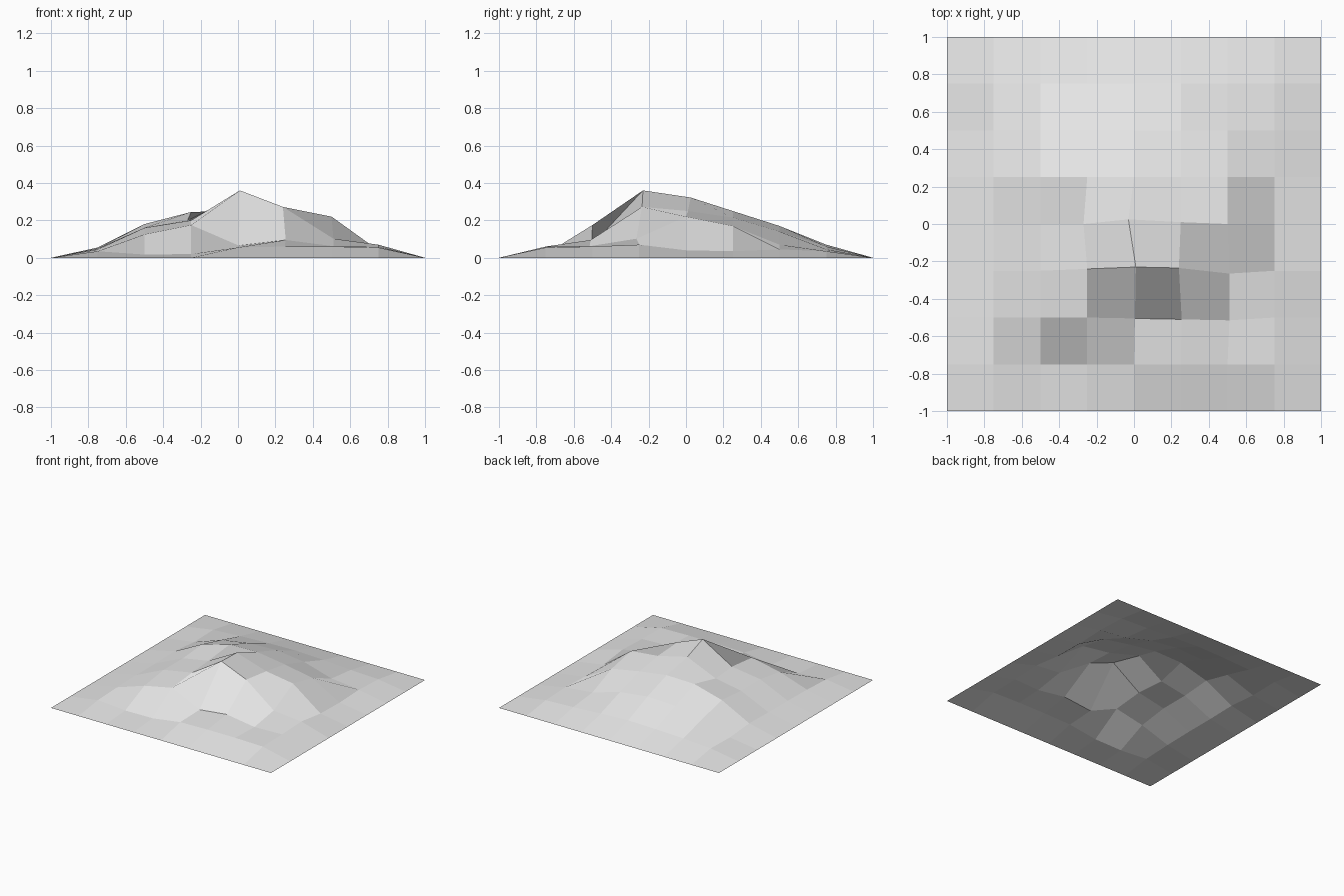
import bpy
import bmesh

default_cube = bpy.data.objects.get("Cube")
if default_cube:
    bpy.data.objects.remove(default_cube, do_unlink=True)

# One matte grey for the whole terrain
grey = bpy.data.materials.new("light_grey")
grey.use_nodes = True
colour = (0.8, 0.8, 0.8, 1.0)
grey.diffuse_color = colour
grey.node_tree.nodes["Principled BSDF"].inputs["Base Color"].default_value = colour

# Inner heights in thousandths, one row per grid line from front to back;
# the outer rim of the sheet stays on the ground
HEIGHTS = [
    [35, 17, 20, 55, 60, 60, 55],
    [45, 125, 175, 65, 95, 62, 60],
    [50, 160, 200, 360, 272, 102, 70],
    [50, 160, 200, 322, 250, 220, 40],
    [55, 180, 245, 250, 215, 170, 35],
    [35, 120, 160, 170, 140, 70, 45],
    [40, 55, 65, 70, 60, 45, 35],
]

# Small sideways shifts of the vertices around the summit (column, row)
SHIFTS = {
    (4, 3): (0.01, 0.02),
    (4, 4): (-0.03, 0.025),
    (3, 4): (-0.02, 0),
    (3, 3): (0, 0.01),
    (5, 3): (-0.01, 0.015),
    (6, 3): (0.01, -0.015),
    (5, 4): (0, 0.01),
    (5, 2): (0.005, -0.01),
    (6, 2): (0.01, -0.015),
    (4, 2): (0.005, -0.005),
}

CELLS = len(HEIGHTS) + 1


def grid_vertex(bm, column, row):
    """Place one vertex of the square sheet, raised if it is off the rim."""
    inside = 0 < column < CELLS and 0 < row < CELLS
    height = HEIGHTS[row - 1][column - 1] / 1000 if inside else 0
    shift_x, shift_y = SHIFTS.get((column, row), (0, 0))
    x = 2 * column / CELLS - 1 + shift_x
    y = 2 * row / CELLS - 1 + shift_y
    return bm.verts.new((x, y, height))


# Hill sheet: an open, flat-shaded grid of quads
bm = bmesh.new()
grid = [[grid_vertex(bm, column, row) for column in range(CELLS + 1)]
        for row in range(CELLS + 1)]
for row in range(CELLS):
    for column in range(CELLS):
        front, back = grid[row], grid[row + 1]
        face = bm.faces.new((front[column], front[column + 1],
                             back[column + 1], back[column]))
        face.smooth = False

mesh = bpy.data.meshes.new("hill_terrain")
bm.to_mesh(mesh)
bm.free()
mesh.materials.append(grey)
hill = bpy.data.objects.new("hill_terrain", mesh)
bpy.context.collection.objects.link(hill)
